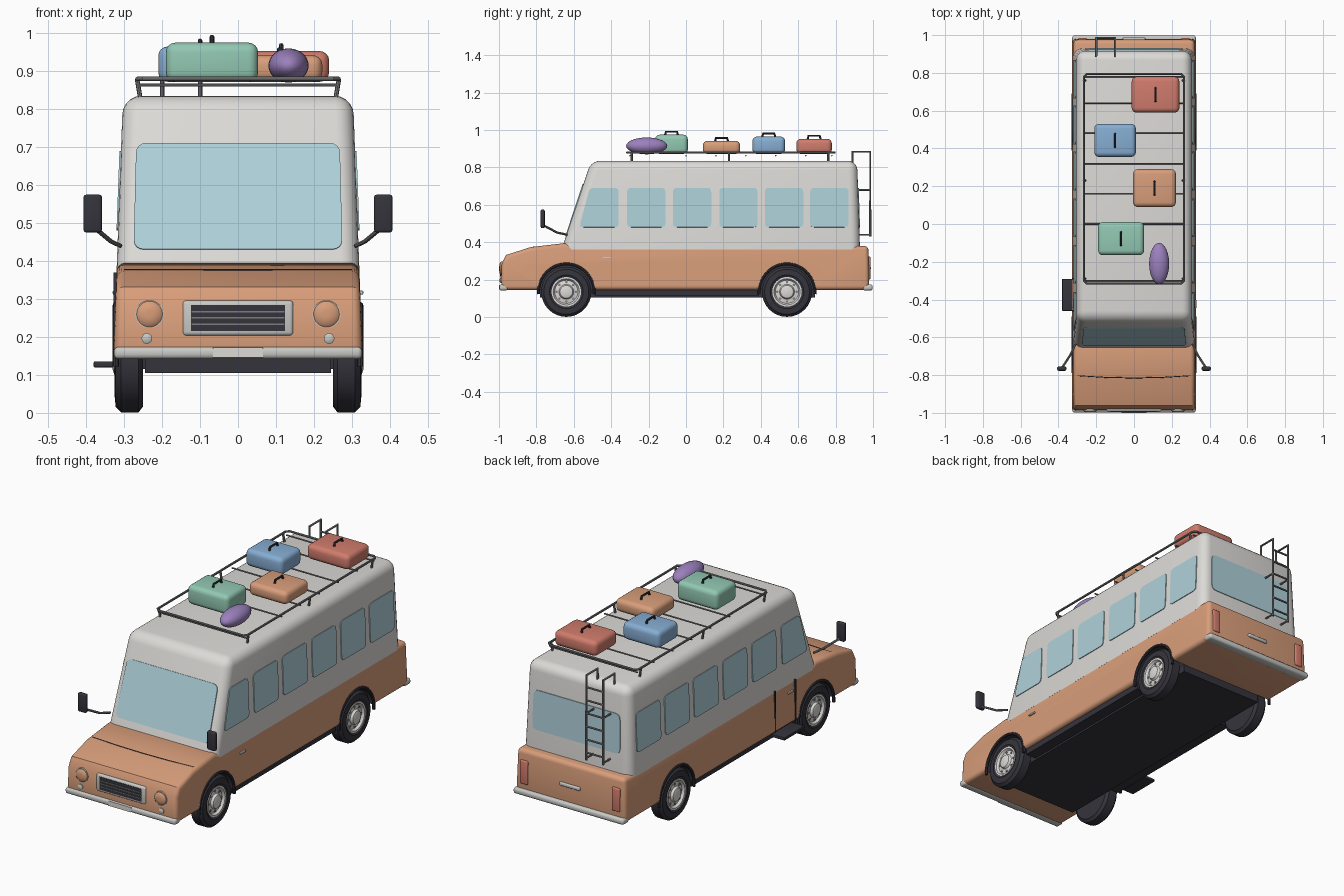
import bpy, bmesh, math
from mathutils import Vector, Matrix

if "Cube" in bpy.data.objects:
    bpy.data.objects.remove(bpy.data.objects["Cube"])

def material(name, r, g, b):
    m = bpy.data.materials.new(name)
    m.diffuse_color = (r, g, b, 1)
    m.use_nodes = True
    m.node_tree.nodes["Principled BSDF"].inputs["Base Color"].default_value = m.diffuse_color
    return m

ORANGE = material("orange_paint", 0.69, 0.34, 0.195)
WHITE = material("off_white_paint", 0.72, 0.705, 0.68)
GLASS = material("window_blue", 0.43, 0.64, 0.70)
DARK = material("dark_rubber", 0.035, 0.034, 0.045)
METAL = material("rail_grey", 0.21, 0.21, 0.21)
CHROME = material("light_trim", 0.58, 0.58, 0.56)
RED = material("red", 0.63, 0.20, 0.15)
GREEN = material("green", 0.29, 0.58, 0.45)
BLUE = material("blue", 0.24, 0.42, 0.65)
PURPLE = material("purple", 0.33, 0.22, 0.51)

def finish(name, bm, mat):
    bmesh.ops.recalc_face_normals(bm, faces=bm.faces[:])
    me = bpy.data.meshes.new(name)
    bm.to_mesh(me)
    bm.free()
    me.materials.append(mat)
    ob = bpy.data.objects.new(name, me)
    bpy.context.collection.objects.link(ob)
    return ob

def bevel(bm, edges, width, segs):
    bmesh.ops.bevel(bm, geom=edges, offset=width, segments=segs, profile=0.5,
                    affect='EDGES', clamp_overlap=True)

def box(name, x, y, z, mat, bev=0.0, segs=3):
    bm = bmesh.new()
    bmesh.ops.create_cube(bm, size=1)
    for v in bm.verts:
        v.co = [lo + (c + 0.5) * (hi - lo) for c, (lo, hi) in zip(v.co, (x, y, z))]
    if bev:
        bevel(bm, bm.edges[:], bev, segs)
    return finish(name, bm, mat)

def tube(name, pts, r, mat, closed=False):
    cu = bpy.data.curves.new(name, 'CURVE')
    cu.dimensions = '3D'
    cu.bevel_depth, cu.bevel_resolution, cu.use_fill_caps = r, 2, True
    sp = cu.splines.new('POLY')
    sp.points.add(len(pts) - 1)
    for p, q in zip(sp.points, pts):
        p.co = (*q, 1)
    sp.use_cyclic_u = closed
    tmp = bpy.data.objects.new(name + "_path", cu)
    bpy.context.collection.objects.link(tmp)
    dg = bpy.context.evaluated_depsgraph_get()
    me = bpy.data.meshes.new_from_object(tmp.evaluated_get(dg))
    bpy.data.objects.remove(tmp)
    me.materials.clear()
    me.materials.append(mat)
    ob = bpy.data.objects.new(name, me)
    bpy.context.collection.objects.link(ob)
    return ob

def plate(name, corners, radius, mat, t=0.004):
    """Thin plate with rounded corners, centred on the surface."""
    c = [Vector(p) for p in corners]
    n = (c[1] - c[0]).cross(c[2] - c[0]).normalized()
    pts = []
    for i, p in enumerate(c):
        a = p + (c[i - 1] - p).normalized() * radius
        b = p + (c[(i + 1) % len(c)] - p).normalized() * radius
        for k in range(5):
            s = k / 4
            pts.append(a * (1 - s) ** 2 + p * 2 * s * (1 - s) + b * s * s)
    bm = bmesh.new()
    f = bm.faces.new([bm.verts.new(p - n * t) for p in pts])
    ext = bmesh.ops.extrude_face_region(bm, geom=[f])
    bmesh.ops.translate(bm, vec=n * 2 * t, verts=[v for v in ext['geom'] if isinstance(v, bmesh.types.BMVert)])
    return finish(name, bm, mat)

def lathe(name, prof, centre, side, mat, axis='X', segs=32):
    """Spin (offset along axis, radius) points about the x or y axis."""
    bm = bmesh.new()
    rings = []
    for a, r in prof:
        ring = []
        for k in range(segs):
            w = math.tau * k / segs
            u, v = r * math.cos(w), r * math.sin(w)
            p = (side * a, u, v) if axis == 'X' else (u, side * a, v)
            ring.append(bm.verts.new(Vector(p) + Vector(centre)))
        rings.append(ring)
    for A, B in zip(rings, rings[1:]):
        for k in range(segs):
            bm.faces.new((A[k], A[(k + 1) % segs], B[(k + 1) % segs], B[k]))
    bm.faces.new(rings[0])
    bm.faces.new(rings[-1])
    return finish(name, bm, mat)

WHEEL_Y, WHEEL_Z = (-0.64, 0.54), 0.135

# lower body: side profile extruded across, rounded, wheel arches cut out
prof = [(-0.988, 0.145), (-0.985, 0.285), (-0.962, 0.332), (-0.83, 0.374), (-0.65, 0.395),
        (-0.60, 0.38), (0.975, 0.38), (0.98, 0.145)]
bm = bmesh.new()
loops = [[bm.verts.new((s * (0.328 - (z - 0.145) * 0.035), y, z)) for y, z in prof] for s in (-1, 1)]
for l in loops:
    bm.faces.new(l)
for i in range(len(prof)):
    j = (i + 1) % len(prof)
    bm.faces.new((loops[0][i], loops[0][j], loops[1][j], loops[1][i]))
bmesh.ops.recalc_face_normals(bm, faces=bm.faces[:])
bevel(bm, [e for e in bm.edges if e.calc_face_angle() > 0.9], 0.022, 4)
body = finish("lower_body", bm, ORANGE)
cutters = []
for s in (-1, 1):
    for y in WHEEL_Y:
        c = lathe("arch_cutter", [(0.22, 0.152), (0.45, 0.152)], (0, y, WHEEL_Z), s, DARK, segs=48)
        c.hide_render = True
        cutters.append(c)
        m = body.modifiers.new("arch", 'BOOLEAN')
        m.operation, m.object, m.solver, m.material_mode = 'DIFFERENCE', c, 'EXACT', 'TRANSFER'
bpy.context.view_layer.update()
body.data = bpy.data.meshes.new_from_object(body.evaluated_get(bpy.context.evaluated_depsgraph_get()))
body.modifiers.clear()
for c in cutters:
    bpy.data.objects.remove(c)

# upper cabin with sloped windscreen
wall_x = lambda z: 0.32 - (z - 0.37) * 0.0366
front_y = lambda z: -0.662 + (z - 0.37) * 0.333
rear_y = lambda z: 0.93 - (z - 0.37) * 0.032
bm = bmesh.new()
bmesh.ops.create_cube(bm, size=2)
for v in bm.verts:
    z = 0.835 if v.co.z > 0 else 0.36
    v.co = (v.co.x * wall_x(z), front_y(z) if v.co.y < 0 else rear_y(z), z)
bevel(bm, [e for e in bm.edges if max(v.co.z for v in e.verts) > 0.5], 0.048, 5)
finish("upper_cabin", bm, WHITE)

# windows
plate("windscreen", [(x, front_y(z), z) for x, z in ((-0.275, 0.43), (0.275, 0.43), (0.268, 0.71), (-0.268, 0.71))], 0.03, GLASS)
plate("rear_window", [(x, rear_y(z), z) for x, z in ((-0.26, 0.48), (0.26, 0.48), (0.255, 0.69), (-0.255, 0.69))], 0.03, GLASS)
spans = [(-0.57, -0.36, -0.515)] + [(a, a + 0.205, a) for a in (-0.315, -0.07, 0.178, 0.422, 0.664)]
for s in (-1, 1):
    for a, b, top_a in spans:
        plate("side_window", [(s * wall_x(z), y, z) for y, z in ((a, 0.48), (b, 0.48), (b, 0.69), (top_a, 0.69))], 0.022, GLASS)

# chassis floor and sills
box("floor_pan", (-0.245, 0.245), (-0.78, 0.69), (0.105, 0.15), DARK)
box("sill", (-0.305, 0.305), (-0.49, 0.39), (0.115, 0.15), DARK)

# wheels, arch lips, mirrors, handles
for s in (-1, 1):
    for y in WHEEL_Y:
        c = (0, y, WHEEL_Z)
        lathe("tire", [(0.25, 0.08), (0.25, 0.118), (0.262, 0.134), (0.308, 0.134), (0.322, 0.12),
                       (0.325, 0.09), (0.318, 0.078), (0.30, 0.076)], c, s, DARK)
        lathe("wheel_rim", [(0.26, 0.079), (0.322, 0.079), (0.322, 0.07), (0.31, 0.062), (0.314, 0.04),
                            (0.326, 0.034), (0.33, 0.022)], c, s, WHITE)
        for k in range(8):
            w = math.tau * k / 8
            p = (y + 0.052 * math.cos(w), WHEEL_Z + 0.052 * math.sin(w))
            lathe("rim_hole", [(0.306, 0.007), (0.3145, 0.007)], (0, *p), s, METAL, segs=8)
        tube("arch_lip", [(s * 0.322, y + 0.149 * math.cos(a), WHEEL_Z + 0.149 * math.sin(a))
                          for a in [math.radians(-5 + 190 * k / 24) for k in range(25)]], 0.008, DARK)
    xs = sorted((s * 0.358, s * 0.407))
    box("mirror", xs, (-0.777, -0.755), (0.475, 0.575), DARK, 0.008)
    tube("mirror_arm", [(s * 0.31, -0.635, 0.44), (s * 0.335, -0.69, 0.452), (s * 0.378, -0.757, 0.488)], 0.006, METAL)
    box("door_handle", sorted((s * 0.318, s * 0.33)), (-0.445, -0.40), (0.312, 0.322), CHROME, 0.003)
    # front and rear lamps
    lathe("headlight", [(0.97, 0.034), (0.99, 0.034), (0.997, 0.026), (0.999, 0.01)], (s * 0.233, 0, 0.26), -1, ORANGE, 'Y')
    lathe("headlight_ring", [(0.97, 0.037), (0.989, 0.037)], (s * 0.233, 0, 0.26), -1, CHROME, 'Y')
    lathe("marker_lamp", [(0.97, 0.014), (0.992, 0.014), (0.996, 0.007)], (s * 0.24, 0, 0.196), -1, CHROME, 'Y', 16)
    box("tail_light", sorted((s * 0.25, s * 0.295)), (0.965, 0.986), (0.20, 0.325), RED, 0.006)

# grille, bumpers, plate, hood seam
box("grille_frame", (-0.146, 0.146), (-0.993, -0.965), (0.203, 0.296), CHROME, 0.01)
box("grille_inset", (-0.124, 0.124), (-0.995, -0.97), (0.216, 0.284), DARK)
for z in (0.234, 0.25, 0.266):
    box("grille_bar", (-0.124, 0.124), (-0.998, -0.98), (z - 0.002, z + 0.002), METAL)
box("front_bumper", (-0.327, 0.327), (-0.998, -0.952), (0.142, 0.174), CHROME, 0.012)
box("rear_bumper", (-0.327, 0.327), (0.945, 0.998), (0.142, 0.174), CHROME, 0.012)
box("front_plate", (-0.066, 0.066), (-1.0, -0.99), (0.146, 0.172), WHITE)
box("rear_handle", (-0.06, 0.06), (0.97, 0.988), (0.252, 0.27), CHROME, 0.005)
tube("hood_seam", [(x, -0.815 + 0.012 * (x / 0.3) ** 2, 0.376) for x in (-0.3, -0.15, 0, 0.15, 0.3)], 0.0025, DARK)

# entry door seams and step on the left side
for y in (-0.46, -0.29):
    box("door_seam", (-0.328, -0.315), (y - 0.004, y + 0.004), (0.15, 0.37), DARK)
box("entry_step", (-0.38, -0.29), (-0.46, -0.29), (0.12, 0.136), DARK, 0.003)

# roof rack
tube("rack_rail", [(-0.265, -0.30, 0.88), (-0.25, -0.315, 0.88), (0.25, -0.315, 0.88), (0.265, -0.30, 0.88),
                   (0.265, 0.78, 0.88), (0.25, 0.795, 0.88), (-0.25, 0.795, 0.88), (-0.265, 0.78, 0.88)], 0.006, METAL, True)
for y in (-0.30, 0.0, 0.16, 0.32, 0.48, 0.64, 0.78):
    tube("rack_crossbar", [(-0.26, y, 0.863), (0.26, y, 0.863)], 0.004, METAL)
for s in (-1, 1):
    for y in (-0.29, 0.23, 0.76):
        tube("rack_post", [(s * 0.266, y, 0.88), (s * 0.255, y, 0.815)], 0.006, METAL)

# rear ladder
for x in (-0.2, -0.1):
    tube("ladder_rail", [(x, 0.89, 0.82), (x, 0.89, 0.883), (x, 0.985, 0.883), (x, 0.985, 0.43)], 0.006, METAL)
    for z in (0.44, 0.68):
        tube("ladder_bracket", [(x, 0.91, z), (x, 0.985, z)], 0.005, METAL)
for k in range(6):
    tube("ladder_rung", [(-0.2, 0.985, 0.47 + 0.07 * k), (-0.1, 0.985, 0.47 + 0.07 * k)], 0.005, METAL)

# luggage
for x0, x1, y0, y1, top, mat in ((-0.012, 0.24, 0.59, 0.78, 0.953, RED), (-0.21, 0.01, 0.355, 0.53, 0.965, BLUE),
                                 (-0.005, 0.222, 0.09, 0.29, 0.942, ORANGE), (-0.19, 0.053, -0.165, 0.01, 0.975, GREEN)):
    box("suitcase", (x0, x1), (y0, y1), (0.872, top), mat, 0.025, 4)
    x, y = (x0 + x1) / 2, (y0 + y1) / 2
    tube("suitcase_handle", [(x, y - 0.035, top - 0.005), (x, y - 0.03, top + 0.016), (x, y + 0.03, top + 0.016),
                             (x, y + 0.035, top - 0.005)], 0.006, DARK)
bm = bmesh.new()
bmesh.ops.create_uvsphere(bm, u_segments=24, v_segments=14, radius=1,
                          matrix=Matrix.Translation((0.133, -0.21, 0.915)) @ Matrix.Diagonal((0.053, 0.11, 0.045, 1)))
finish("duffel_bag", bm, PURPLE)

# smooth shading with sharp edges kept
bpy.ops.object.select_all(action='SELECT')
bpy.context.view_layer.objects.active = body
bpy.ops.object.shade_smooth_by_angle(angle=math.radians(35))
